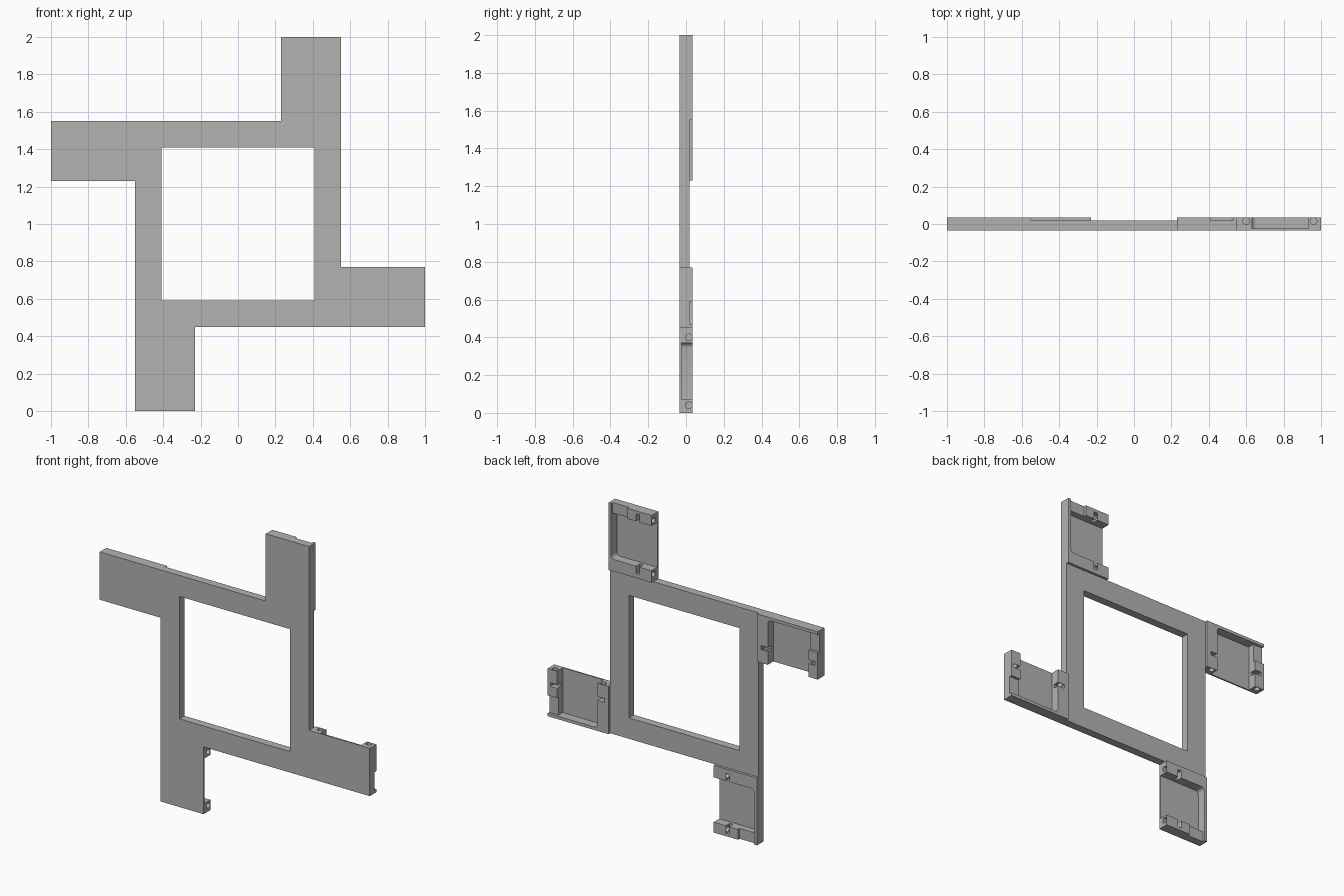
import bpy
import bmesh
from mathutils import Matrix, Vector

cube = bpy.data.objects.get("Cube")
if cube:
    bpy.data.objects.remove(cube, do_unlink=True)

FRONT, BACK, FRAME_BACK, FLOOR = -0.035, 0.035, 0.018, -0.025
HALF, TIP, ARM_TOP, OPENING = 0.55, 1.0, -0.23, 0.41

grey = bpy.data.materials.new("plain grey")
grey.use_nodes = True
colour = (0.45, 0.45, 0.45, 1)
grey.diffuse_color = colour
grey.node_tree.nodes["Principled BSDF"].inputs["Base Color"].default_value = colour

# Exact quarter turn about the y axis: (x, z) -> (-z, x)
QUARTER = Matrix(((0, 0, -1), (0, 1, 0), (1, 0, 0)))


def finish(bm, name):
    bmesh.ops.recalc_face_normals(bm, faces=bm.faces)
    mesh = bpy.data.meshes.new(name)
    bm.to_mesh(mesh)
    bm.free()
    obj = bpy.data.objects.new(name, mesh)
    bpy.context.collection.objects.link(obj)
    return obj


def add_box(bm, x, y, z):
    size = Vector((x[1] - x[0], y[1] - y[0], z[1] - z[0]))
    mid = Vector((x[0] + x[1], y[0] + y[1], z[0] + z[1])) / 2
    matrix = Matrix.Translation(mid) @ Matrix.Diagonal(size).to_4x4()
    return bmesh.ops.create_cube(bm, size=1, matrix=matrix)["verts"]


def repeat_arms(bm):
    """Copy the geometry of one arm to the other three arms."""
    source = bm.verts[:] + bm.edges[:] + bm.faces[:]
    turn = QUARTER.copy()
    for _ in range(3):
        copy = bmesh.ops.duplicate(bm, geom=source)["geom"]
        for v in copy:
            if isinstance(v, bmesh.types.BMVert):
                v.co = turn @ v.co
        turn = QUARTER @ turn


# Pinwheel body: one arm outline turned four times, then extruded
bm = bmesh.new()
outline = [Vector((TIP, FRONT, -HALF)), Vector((TIP, FRONT, ARM_TOP)),
           Vector((HALF, FRONT, ARM_TOP))]
verts = []
for _ in range(4):
    verts += [bm.verts.new(p) for p in outline]
    outline = [QUARTER @ p for p in outline]
face = bm.faces.new(verts)
side = bmesh.ops.extrude_face_region(bm, geom=[face])["geom"]
for v in side:
    if isinstance(v, bmesh.types.BMVert):
        v.co.y = BACK
body = finish(bm, "pinwheel_frame")

cutters = []

# Central opening and the shallower back of the square frame
for name, half, start in (("recess_cutter", HALF, FRAME_BACK),
                          ("opening_cutter", OPENING, -0.1)):
    bm = bmesh.new()
    add_box(bm, (-half, half), (start, 0.1), (-half, half))
    cutters.append(finish(bm, name))

# Pocket in each arm, open on one side, with one rounded corner
bm = bmesh.new()
add_box(bm, (0.63, 0.93), (FLOOR, 0.1), (-0.53, -0.2))
corner = [e for e in bm.edges
          if all(v.co.x < 0.7 and v.co.z < -0.5 for v in e.verts)]
bmesh.ops.bevel(bm, geom=corner, offset=0.025, segments=4, profile=0.5,
                affect='EDGES')
repeat_arms(bm)
cutters.append(finish(bm, "pocket_cutter"))

# Notch through the outer end wall
bm = bmesh.new()
add_box(bm, (0.9, 1.05), (FRAME_BACK, 0.1), (-0.53, -0.41))
repeat_arms(bm)
cutters.append(finish(bm, "notch_cutter"))

# Narrow slots behind the two posts
bm = bmesh.new()
for x in ((0.58, 0.65), (0.91, 0.98)):
    add_box(bm, x, (-0.005, 0.1), (-0.345, -0.32))
repeat_arms(bm)
cutters.append(finish(bm, "slot_cutter"))

# Round holes running through the posts into the slots
bm = bmesh.new()
for x in (0.6, 0.96):
    bmesh.ops.create_cone(bm, cap_ends=True, segments=24, radius1=0.018,
                          radius2=0.018, depth=0.14,
                          matrix=Matrix.Translation((x, 0.015, -0.265)))
repeat_arms(bm)
cutters.append(finish(bm, "hole_cutter"))

for cutter in cutters:
    cutter.hide_render = True
    mod = body.modifiers.new(cutter.name, 'BOOLEAN')
    mod.operation = 'DIFFERENCE'
    mod.solver = 'EXACT'
    mod.object = cutter

# Bake the cuts, stand the part on the ground and drop the cutters
bpy.context.view_layer.update()
depsgraph = bpy.context.evaluated_depsgraph_get()
mesh = bpy.data.meshes.new_from_object(body.evaluated_get(depsgraph))
body.modifiers.clear()
body.data = mesh
mesh.transform(Matrix.Translation((0, 0, TIP)))
mesh.materials.clear()
mesh.materials.append(grey)
for cutter in cutters:
    bpy.data.objects.remove(cutter, do_unlink=True)

bpy.context.view_layer.objects.active = body
body.select_set(True)
bpy.ops.object.shade_smooth_by_angle()
